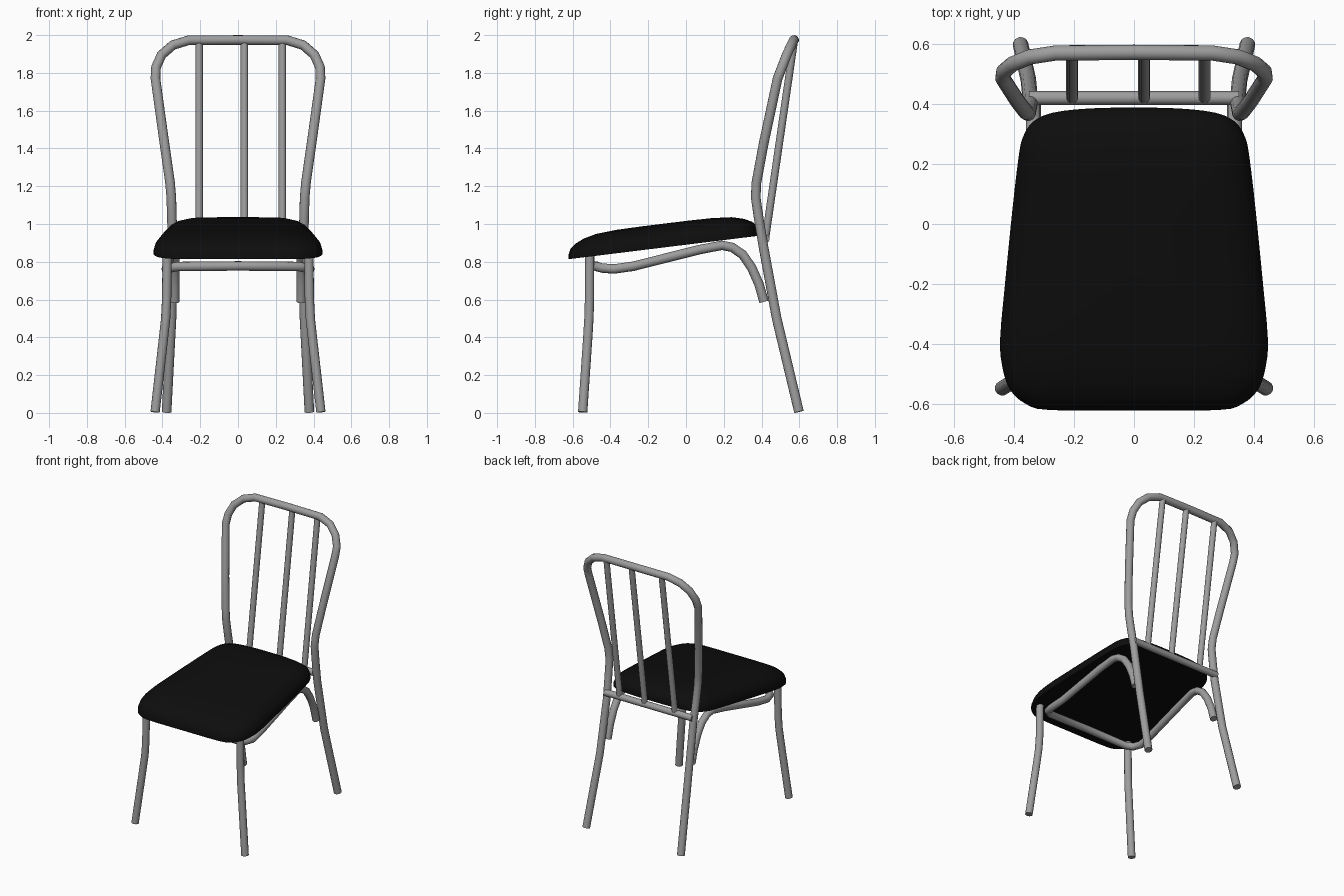
import bpy, bmesh, math
from mathutils import Vector

if "Cube" in bpy.data.objects:
    bpy.data.objects.remove(bpy.data.objects["Cube"])


def material(name, rgb):
    m = bpy.data.materials.new(name)
    m.diffuse_color = (*rgb, 1)
    m.use_nodes = True
    m.node_tree.nodes["Principled BSDF"].inputs["Base Color"].default_value = m.diffuse_color
    return m


METAL = material("grey metal", (0.34, 0.34, 0.34))
BLACK = material("black upholstery", (0.004, 0.004, 0.004))


def finish(obj, angle):
    bpy.ops.object.select_all(action='DESELECT')
    obj.select_set(True)
    bpy.context.view_layer.objects.active = obj
    if obj.type == 'CURVE':
        bpy.ops.object.convert(target='MESH')
    bpy.ops.object.shade_smooth_by_angle(angle=math.radians(angle))


def tube(name, points, radius):
    """Capped round tube along a list of points."""
    cu = bpy.data.curves.new(name, 'CURVE')
    cu.dimensions = '3D'
    cu.bevel_depth = radius
    cu.bevel_resolution = 4
    cu.use_fill_caps = True
    sp = cu.splines.new('POLY')
    sp.points.add(len(points) - 1)
    for p, co in zip(sp.points, points):
        p.co = (*co, 1)
    cu.materials.append(METAL)
    obj = bpy.data.objects.new(name, cu)
    bpy.context.collection.objects.link(obj)
    finish(obj, 50)


def mirrored(half):
    """Half path ending on x = 0, continued on the other side."""
    return half + [(-x, y, z) for x, y, z in reversed(half[:-1])]


def smooth_loop(pts, steps):
    """Closed Catmull-Rom resampling."""
    out, n = [], len(pts)
    for i in range(n):
        a, b, c, d = (Vector(pts[(i + k) % n]) for k in (-1, 0, 1, 2))
        for s in range(steps):
            t = s / steps
            out.append(0.5 * (2 * b + (c - a) * t + (2 * a - 5 * b + 4 * c - d) * t * t
                              + (3 * b - a - 3 * c + d) * t ** 3))
    return out


# Back hoop and rear legs: one bent tube
tube("back_frame_and_rear_legs", mirrored([
    (.378, .598, .006), (.352, .48, .5), (.345, .41, .88), (.35, .385, 1.03),
    (.353, .369, 1.14), (.36, .373, 1.22), (.39, .412, 1.43), (.437, .485, 1.77),
    (.434, .508, 1.83), (.405, .533, 1.895), (.345, .557, 1.947), (.26, .57, 1.973),
    (0, .572, 1.974)]), .026)

# Back crossbar and the three unevenly spaced spindles
tube("back_crossbar", [(-.35, .42, .92), (.35, .42, .92)], .023)
for i, x in enumerate((-.206, .034, .235)):
    tube(f"back_spindle_{i + 1}", [(x, .42, .92), (x, .572, 1.965)], .02)

# Support frame under the seat
tube("seat_support_frame", mirrored([
    (.335, .413, .588), (.335, .387, .68), (.335, .347, .77), (.335, .30, .838),
    (.337, .245, .876), (.34, .19, .887), (.35, .07, .864), (.372, -.28, .776),
    (.38, -.38, .762), (.365, -.44, .766), (.32, -.475, .775), (0, -.475, .778)]), .025)

# Front legs
for side, s in (("right", 1), ("left", -1)):
    tube(f"front_leg_{side}", [
        (s * .375, -.51, .835), (s * .378, -.511, .6), (s * .383, -.514, .5),
        (s * .394, -.52, .4), (s * .439, -.547, .004)], .025)

# Seat: rounded trapezoid, flat sloping underside, domed top
half = [(.28, -.62), (.36, -.60), (.415, -.55), (.44, -.47), (.446, -.38),
        (.43, -.2), (.405, .05), (.385, .22), (.37, .29), (.335, .342),
        (.27, .371), (.15, .385)]
outline = smooth_loop([(0, -.622)] + half + [(0, .388)]
                      + [(-x, y) for x, y in reversed(half)], 3)
levels = [(1, 0), (1, .022), (.977, .055), (.925, .078), (.84, .099),
          (.71, .116), (.5, .124), (.25, .126)]
centre_y = -.115
bm = bmesh.new()
rings = []
for k, h in levels:
    ring = []
    for x, y in outline:
        y = centre_y + (y - centre_y) * k
        ring.append(bm.verts.new((x * k, y, .814 + (y + .62) * .123 + h)))
    rings.append(ring)
n = len(outline)
for lo, hi in zip(rings, rings[1:]):
    for i in range(n):
        j = (i + 1) % n
        bm.faces.new((lo[i], lo[j], hi[j], hi[i]))
bm.faces.new(rings[0][::-1])
bm.faces.new(rings[-1])
bmesh.ops.recalc_face_normals(bm, faces=bm.faces)
me = bpy.data.meshes.new("seat")
bm.to_mesh(me)
bm.free()
me.materials.append(BLACK)
seat = bpy.data.objects.new("seat", me)
bpy.context.collection.objects.link(seat)
finish(seat, 50)
